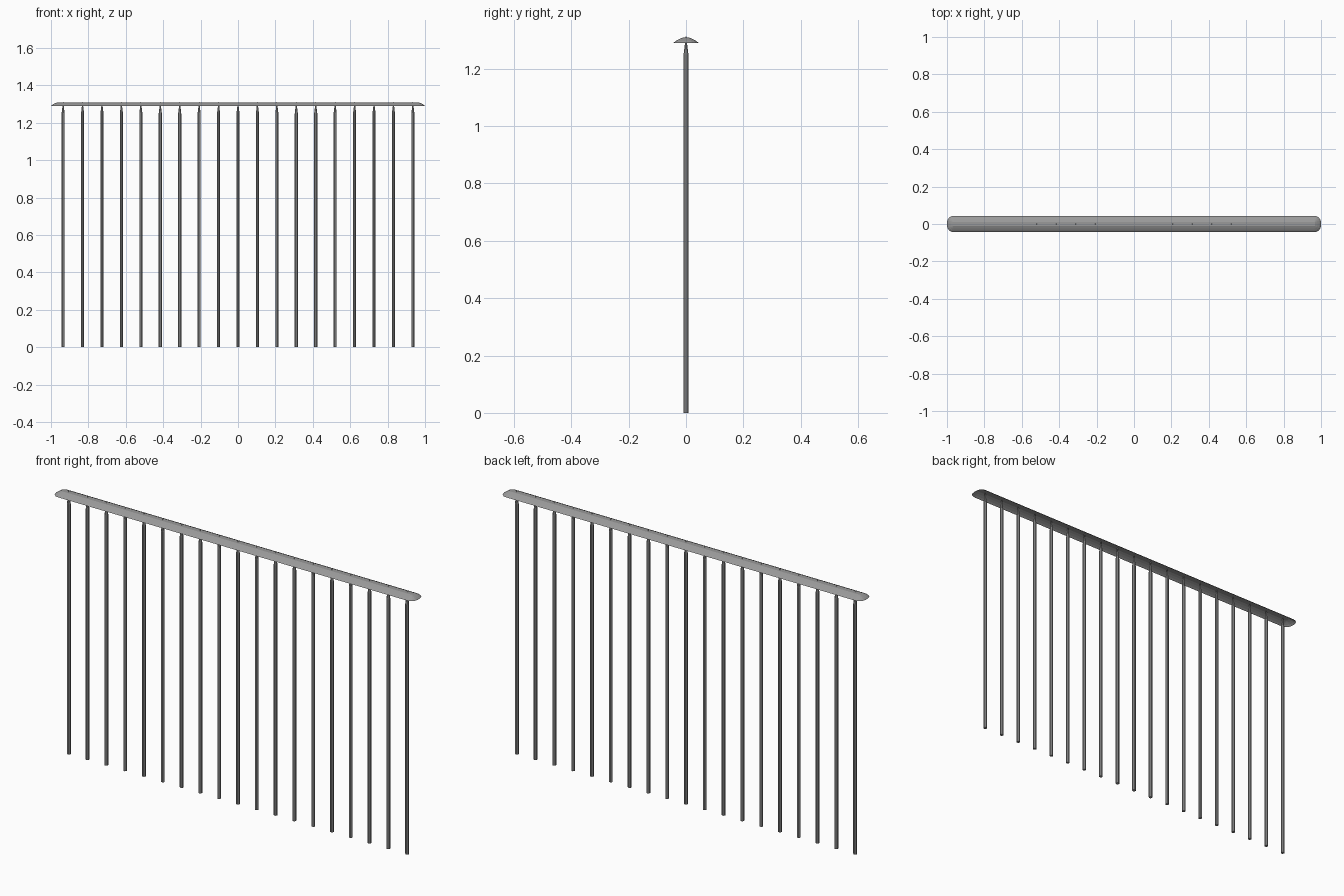
import bpy, bmesh, math

cube = bpy.data.objects.get("Cube")
if cube:
    bpy.data.objects.remove(cube, do_unlink=True)

steel = bpy.data.materials.new("grey steel")
steel.use_nodes = True
colour = (0.32, 0.32, 0.32, 1)
steel.diffuse_color = colour
steel.node_tree.nodes["Principled BSDF"].inputs["Base Color"].default_value = colour


def finish(name, bm):
    bmesh.ops.recalc_face_normals(bm, faces=bm.faces)
    mesh = bpy.data.meshes.new(name)
    bm.to_mesh(mesh)
    bm.free()
    mesh.materials.append(steel)
    ob = bpy.data.objects.new(name, mesh)
    bpy.context.collection.objects.link(ob)
    return ob


def loft(bm, rings):
    """Bridge consecutive rings that share a vertex count."""
    loops = [[bm.verts.new(p) for p in ring] for ring in rings]
    for a, b in zip(loops, loops[1:]):
        for i in range(len(a)):
            j = (i + 1) % len(a)
            bm.faces.new((a[i], a[j], b[j], b[i]))
    return loops


def circle(r, z, sides=8):
    steps = [math.tau * (i + 0.5) / sides for i in range(sides)]
    return [(r * math.cos(t), r * math.sin(t), z) for t in steps]


def rounded_rect(hx, hy, r, z, seg=4):
    pts = []
    for k, (sx, sy) in enumerate([(1, 1), (-1, 1), (-1, -1), (1, -1)]):
        for i in range(seg + 1):
            t = math.pi / 2 * (k + i / seg)
            pts.append((sx * (hx - r) + r * math.cos(t),
                        sy * (hy - r) + r * math.sin(t), z))
    return pts


# Handrail: hollow domed cap, stepping in from the rim to a flat crown
bm = bmesh.new()
profile = [(0, 1.290), (0.009, 1.297), (0.020, 1.303), (0.032, 1.308)]
rings = [rounded_rect(1 - d, 0.044 - d, max(0.036 - d, 0.003), z) for d, z in profile]
loops = loft(bm, rings)
bm.faces.new(loops[-1])
finish("handrail_cap", bm)

# Balusters: straight rods with tapered tips just piercing the rail
COUNT, SPAN = 19, 0.935
bm = bmesh.new()
loops = loft(bm, [circle(0.009, 0), circle(0.009, 1.25),
                  circle(0.005, 1.28), circle(0.001, 1.312)])
bm.faces.new(loops[0])
bm.faces.new(loops[-1])
first = finish("baluster_01", bm)
for i in range(COUNT):
    rod = first if i == 0 else bpy.data.objects.new(f"baluster_{i + 1:02d}", first.data)
    if i:
        bpy.context.collection.objects.link(rod)
    rod.location.x = -SPAN + 2 * SPAN * i / (COUNT - 1)
